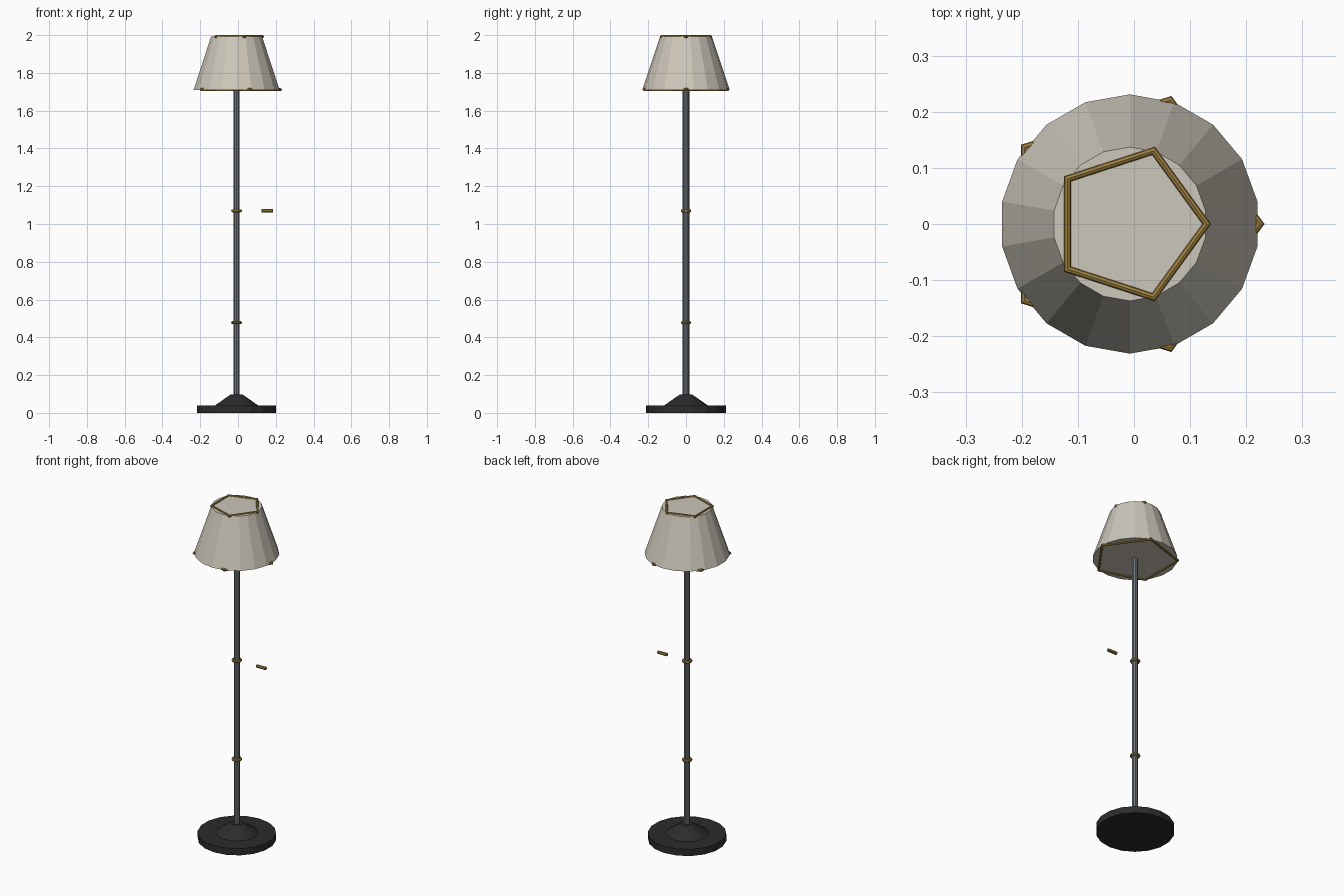
import bpy
import math

if "Cube" in bpy.data.objects:
    bpy.data.objects.remove(bpy.data.objects["Cube"])

AXIS_X = -0.0075  # the stand sits slightly off centre


def material(name, r, g, b):
    m = bpy.data.materials.new(name)
    m.use_nodes = True
    m.diffuse_color = (r, g, b, 1)
    m.node_tree.nodes["Principled BSDF"].inputs["Base Color"].default_value = (r, g, b, 1)
    return m


black = material("black iron", 0.025, 0.025, 0.025)
steel = material("grey steel", 0.16, 0.175, 0.19)
brass = material("brass", 0.35, 0.22, 0.05)
cream = material("cream fabric", 0.61, 0.57, 0.49)


def finish(name, mat):
    ob = bpy.context.object
    ob.name = name
    ob.data.materials.append(mat)
    return ob


def frustum(name, mat, sides, r1, r2, z1, z2):
    bpy.ops.mesh.primitive_cone_add(vertices=sides, radius1=r1, radius2=r2, depth=z2 - z1,
                                    location=(AXIS_X, 0, (z1 + z2) / 2))
    return finish(name, mat)


def ring(name, mat, sides, major, minor, z):
    bpy.ops.mesh.primitive_torus_add(major_segments=sides, minor_segments=8, major_radius=major,
                                     minor_radius=minor, location=(AXIS_X, 0, z))
    return finish(name, mat)


# Base and pole
frustum("base_disc", black, 18, 0.213, 0.213, 0, 0.04)
frustum("base_cone", black, 18, 0.115, 0.033, 0.04, 0.097)
frustum("pole", steel, 10, 0.0175, 0.0175, 0.09, 1.75)

# Brass collars on the pole
for label, z in (("lower", 0.478), ("upper", 1.07)):
    ring(label + "_collar", brass, 10, 0.021, 0.008, z)

# Closed shade with five-sided trims
frustum("shade", cream, 18, 0.231, 0.137, 1.71, 1.993)
ring("shade_bottom_trim", brass, 5, 0.232, 0.008, 1.711)
ring("shade_top_trim", brass, 5, 0.137, 0.008, 1.992)

# Switch bar standing clear of the pole
bpy.ops.mesh.primitive_cylinder_add(vertices=8, radius=0.0095, depth=0.06,
                                    location=(0.155, 0, 1.07), rotation=(0, math.pi / 2, 0))
finish("switch_bar", brass)
